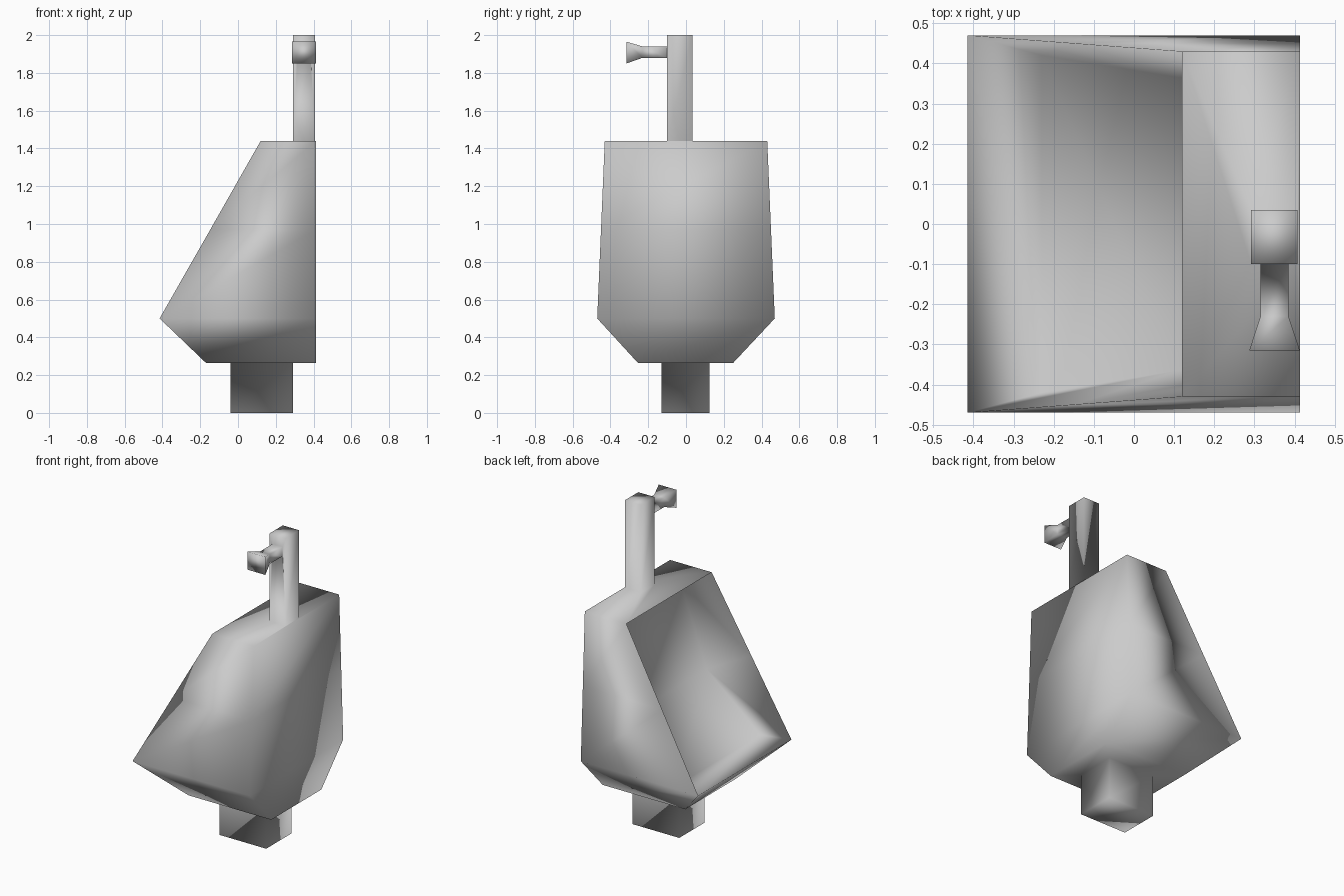
import bpy, bmesh

cube = bpy.data.objects.get("Cube")
if cube:
    bpy.data.objects.remove(cube, do_unlink=True)

# One glazed grey for every part
GREY = (0.6, 0.6, 0.6, 1)
glaze = bpy.data.materials.new("plain_grey")
glaze.use_nodes = True
glaze.diffuse_color = GREY
glaze.node_tree.nodes["Principled BSDF"].inputs["Base Color"].default_value = GREY


def level(x0, x1, y0, y1, z):
    return [(x0, y0, z), (x1, y0, z), (x1, y1, z), (x0, y1, z)]


def upright(x0, x1, z0, z1, y):
    return [(x0, y, z0), (x1, y, z0), (x1, y, z1), (x0, y, z1)]


def bridge(bm, a, b):
    """Join two loops of equal length and return the faces between them."""
    n = len(a)
    return [bm.faces.new((a[i], a[(i + 1) % n], b[(i + 1) % n], b[i]))
            for i in range(n)]


# Drain, tapered bowl and supply pipe, as one continuous glazed skin
bm = bmesh.new()
drain = (-0.04, 0.29, -0.13, 0.125)
pipe = (0.292, 0.407, -0.10, 0.035)
rings = [level(*drain, 0), level(*drain, 0.265),
         level(-0.17, 0.413, -0.255, 0.25, 0.265),
         level(-0.415, 0.413, -0.47, 0.47, 0.5),
         level(-0.147, 0.413, -0.45, 0.45, 0.97),
         level(0.12, 0.413, -0.43, 0.43, 1.44),
         level(*pipe, 1.44), level(*pipe, 2)]
loops = [[bm.verts.new(p) for p in ring] for ring in rings]
bands = [bridge(bm, a, b) for a, b in zip(loops, loops[1:])]
bm.faces.new(loops[0][::-1])
bm.faces.new(loops[-1])

# Recess: the sloping opening on the -x side leads to a hollowed back wall
for band in bands[3:5]:
    bm.faces.remove(band[3])
low, mid, top = [(loop[3], loop[0]) for loop in loops[3:6]]
wall = [[bm.verts.new((x, y, z)), bm.verts.new((x, -y, z))]
        for x, y, z in ((-0.23, 0.42, 0.5), (0.11, 0.365, 0.85), (0.3, 0.37, 1.36))]
rim = [low[0], low[1], mid[1], top[1], top[0], mid[0]]
inner = [wall[0][0], wall[0][1], wall[1][1], wall[2][1], wall[2][0], wall[1][0]]
bridge(bm, rim, inner)
for a, b in zip(wall, wall[1:]):
    bm.faces.new((a[0], a[1], b[1], b[0]))

# Flush handle: narrow neck on the pipe flaring to a square end
pipe_front = bands[6][0]
loop = list(pipe_front.verts)
bm.faces.remove(pipe_front)
neck = (0.315, 0.385, 1.88, 1.94)
for ring in (upright(*neck, -0.10), upright(*neck, -0.23),
             upright(0.287, 0.413, 1.85, 1.965, -0.315)):
    following = [bm.verts.new(p) for p in ring]
    bridge(bm, loop, following)
    loop = following
bm.faces.new(loop)

bmesh.ops.recalc_face_normals(bm, faces=bm.faces)
mesh = bpy.data.meshes.new("bowl_with_pipe")
bm.to_mesh(mesh)
bm.free()
mesh.materials.append(glaze)
mesh.shade_smooth()
bpy.context.collection.objects.link(bpy.data.objects.new("bowl_with_pipe", mesh))
